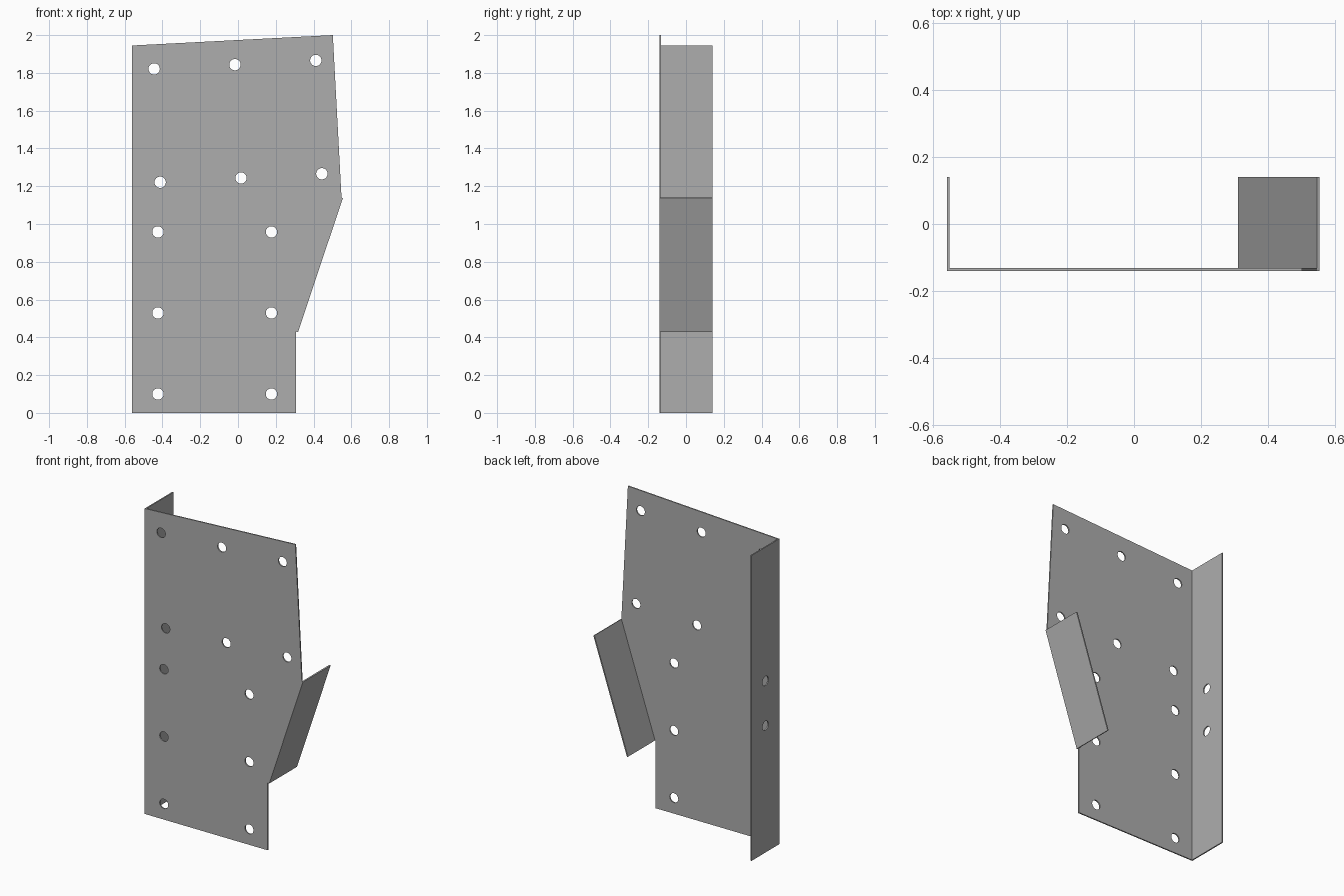
import bpy, bmesh, math
from mathutils import Matrix, Vector

cube = bpy.data.objects.get("Cube")
if cube:
    bpy.data.objects.remove(cube, do_unlink=True)

THICK = 0.008
HOLE_RADIUS = 0.03
FRONT, BACK = -0.14, 0.14

steel = bpy.data.materials.new("grey_steel")
steel.use_nodes = True
GREY = (0.42, 0.42, 0.42, 1)
steel.diffuse_color = GREY
steel.node_tree.nodes["Principled BSDF"].inputs["Base Color"].default_value = GREY


def sheet(name, outline, holes, origin, u_axis, v_axis):
    """Flat sheet of metal, drawn in the u-v plane and centred on it, with round holes."""
    curve = bpy.data.curves.new(name + "_profile", 'CURVE')
    curve.dimensions = '2D'
    curve.fill_mode = 'BOTH'
    curve.extrude = THICK / 2
    circles = [[(u + HOLE_RADIUS * math.cos(i * math.tau / 32),
                 v + HOLE_RADIUS * math.sin(i * math.tau / 32)) for i in range(32)]
               for u, v in holes]
    for loop in [outline] + circles:
        spline = curve.splines.new('POLY')
        spline.points.add(len(loop) - 1)
        for point, (u, v) in zip(spline.points, loop):
            point.co = (u, v, 0, 1)
        spline.use_cyclic_u = True

    # Turn the filled profile into a clean, closed mesh
    helper = bpy.data.objects.new(name + "_helper", curve)
    bpy.context.collection.objects.link(helper)
    bpy.context.view_layer.update()
    graph = bpy.context.evaluated_depsgraph_get()
    mesh = bpy.data.meshes.new_from_object(helper.evaluated_get(graph))
    bpy.data.objects.remove(helper, do_unlink=True)
    bpy.data.curves.remove(curve)

    u_axis, v_axis = Vector(u_axis).normalized(), Vector(v_axis).normalized()
    frame = Matrix((u_axis, v_axis, u_axis.cross(v_axis))).transposed().to_4x4()
    mesh.transform(Matrix.Translation(origin) @ frame)
    bm = bmesh.new()
    bm.from_mesh(mesh)
    bmesh.ops.remove_doubles(bm, verts=bm.verts, dist=0.0001)
    bmesh.ops.recalc_face_normals(bm, faces=bm.faces)
    for face in bm.faces:
        face.smooth = False
    bm.to_mesh(mesh)
    bm.free()
    mesh.name = name
    mesh.materials.clear()
    mesh.materials.append(steel)
    obj = bpy.data.objects.new(name, mesh)
    bpy.context.collection.objects.link(obj)
    return obj


def rectangle(u0, u1, v0, v1):
    return [(u0, v0), (u1, v0), (u1, v1), (u0, v1)]


# Main plate: two slanted rows of three holes, and a straight grid of six
low, high = Vector((0.318, 0.428)), Vector((0.555, 1.137))
plate_outline = [(-0.56, 0), (0.307, 0), (0.307, 0.43), low, high,
                 (0.548, 1.14), (0.502, 2), (-0.56, 1.945)]
plate_holes = [(x + i * 0.428, z + i * 0.0225)
               for x, z in [(-0.444, 1.821), (-0.412, 1.221)] for i in range(3)]
plate_holes += [(x, 0.1 + i * 0.429) for x in (-0.424, 0.177) for i in range(3)]
sheet("main_plate", plate_outline, plate_holes,
      (0, FRONT + THICK / 2, 0), (1, 0, 0), (0, 0, 1))

# Straight flange folded back along the right edge, with two holes
sheet("side_flange", rectangle(FRONT + THICK, BACK, 0, 1.945),
      [(0, 0.808), (0, 1.093)],
      (-0.56 + THICK / 2, 0, 0), (0, 1, 0), (0, 0, 1))

# Slanted flange folded back along the sloping edge
slope = (high - low).normalized()
start = low + Vector((-slope.y, slope.x)) * THICK / 2
sheet("slanted_flange", rectangle(FRONT + THICK, BACK, 0, (high - low).length), [],
      (start.x, 0, start.y), (0, 1, 0), (slope.x, 0, slope.y))
